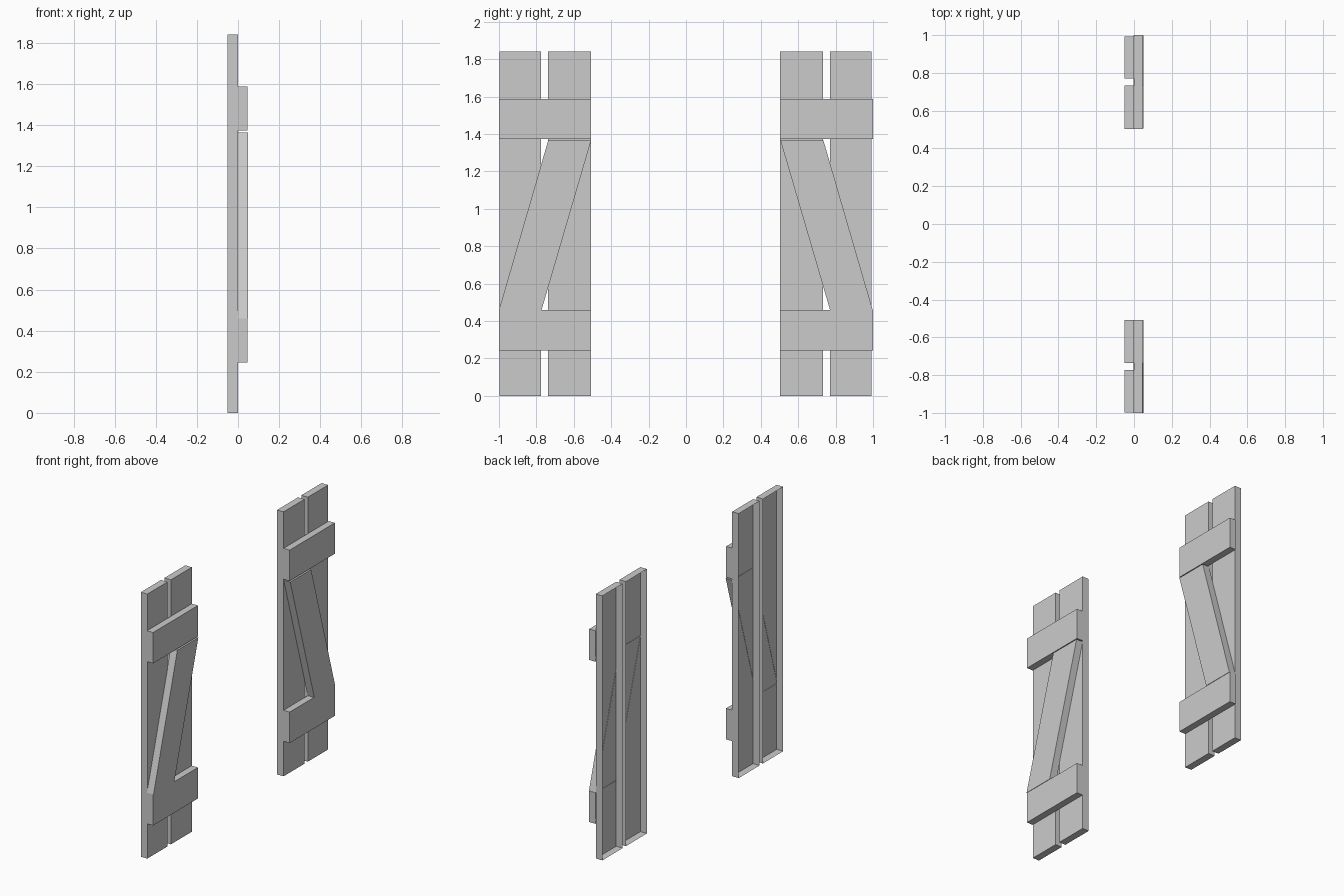
import bpy, bmesh

if "Cube" in bpy.data.objects:
    bpy.data.objects.remove(bpy.data.objects["Cube"])


def open_prism(name, profile, x_back, x_front):
    """Extrude a (y, z) outline along x, leaving the hidden wall side open."""
    bm = bmesh.new()
    back = [bm.verts.new((x_back, y, z)) for y, z in profile]
    front = [bm.verts.new((x_front, y, z)) for y, z in profile]
    bm.faces.new(front)
    n = len(profile)
    for i in range(n):
        j = (i + 1) % n
        bm.faces.new((back[i], back[j], front[j], front[i]))
    bmesh.ops.recalc_face_normals(bm, faces=bm.faces)
    # the front cap must face +x
    bm.normal_update()
    cap = max(bm.faces, key=lambda f: f.calc_center_median().x)
    if cap.normal.x < 0:
        bmesh.ops.reverse_faces(bm, faces=bm.faces)
    mesh = bpy.data.meshes.new(name)
    bm.to_mesh(mesh)
    bm.free()
    ob = bpy.data.objects.new(name, mesh)
    bpy.context.collection.objects.link(ob)
    return ob


def rect(y0, y1, z0, z1):
    return [(y0, z0), (y1, z0), (y1, z1), (y0, z1)]


HEIGHT = 1.842

# One shutter per side: side sign, small inner offset
for label, s, off in (("left", -1, 0.004), ("right", 1, 0.0)):
    # Two upright planks, with open backs
    for part, a, b in (("inner", 0.503, 0.733), ("outer", 0.77, 0.993)):
        open_prism(f"{label}_{part}_plank",
                   rect(s * (a + off), s * (b + off), 0, HEIGHT), -0.051, -0.001)

    # Horizontal battens
    for part, z0, z1 in (("lower", 0.244, 0.46), ("upper", 1.373, 1.588)):
        open_prism(f"{label}_{part}_batten",
                   rect(s * (0.503 + off), s * 1.0, z0, z1), -0.001, 0.046)

    # Diagonal brace between the battens
    brace = [(0.77, 0.46), (0.998, 0.46), (0.735, 1.365), (0.505, 1.365)]
    open_prism(f"{label}_diagonal_brace",
               [(s * (y + off * 0.5), z) for y, z in brace], -0.003, 0.049)
